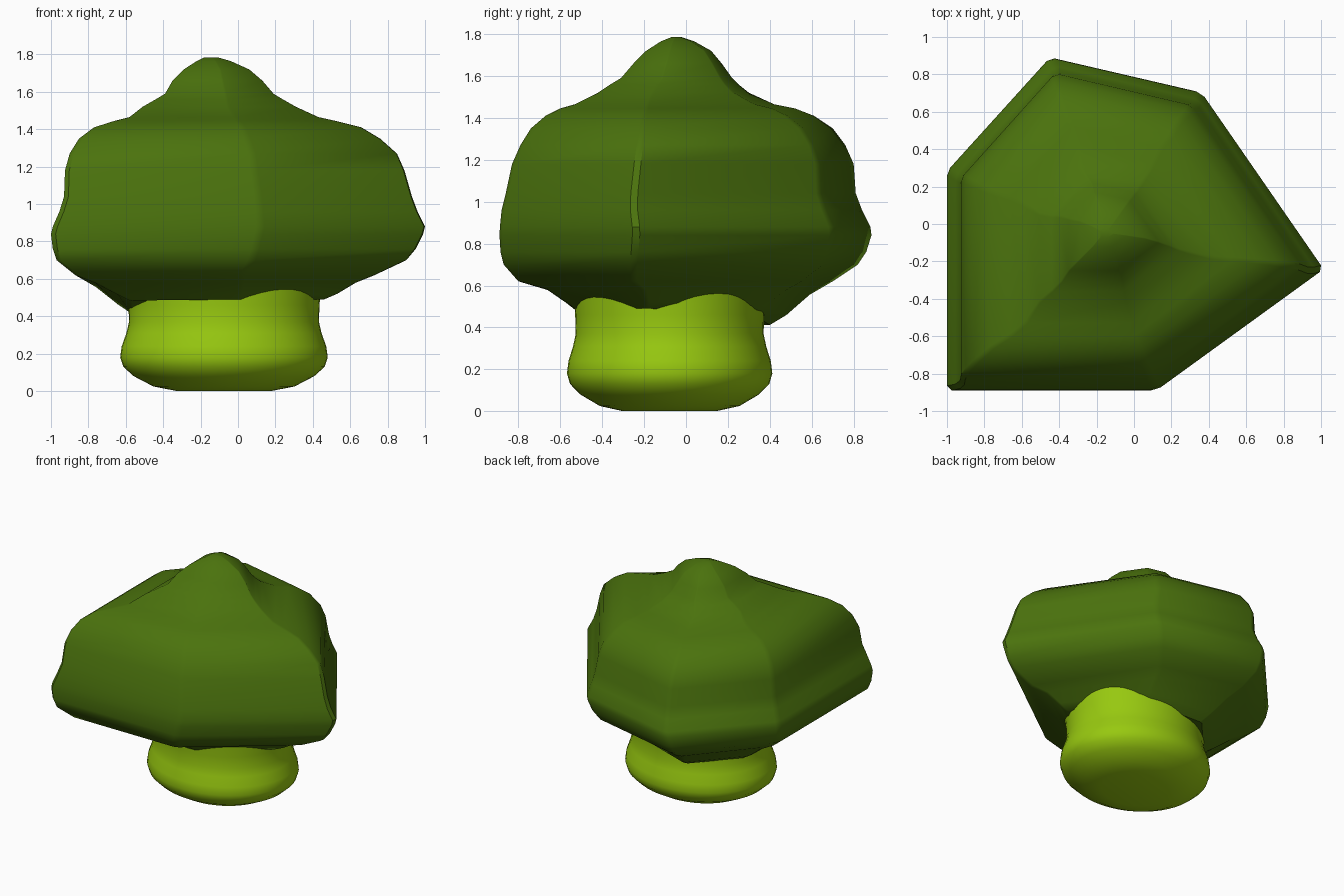
import bpy, bmesh, math

if "Cube" in bpy.data.objects:
    bpy.data.objects.remove(bpy.data.objects["Cube"])


def material(name, rgb):
    m = bpy.data.materials.new(name)
    m.diffuse_color = (*rgb, 1)
    m.use_nodes = True
    m.node_tree.nodes["Principled BSDF"].inputs["Base Color"].default_value = m.diffuse_color
    return m


def loft(name, rings, mat, angle, cap_start=False, cap_end=False):
    """Skin a stack of equal-length point rings."""
    bm = bmesh.new()
    vs = [[bm.verts.new(p) for p in r] for r in rings]
    n = len(vs[0])
    for a, b in zip(vs, vs[1:]):
        for i in range(n):
            j = (i + 1) % n
            bm.faces.new((a[i], a[j], b[j], b[i]))
    if cap_start:
        bm.faces.new(vs[0][::-1])
    if cap_end:
        bm.faces.new(vs[-1])
    bmesh.ops.recalc_face_normals(bm, faces=bm.faces)
    me = bpy.data.meshes.new(name)
    bm.to_mesh(me)
    bm.free()
    me.materials.append(mat)
    ob = bpy.data.objects.new(name, me)
    bpy.context.collection.objects.link(ob)
    bpy.ops.object.select_all(action='DESELECT')
    ob.select_set(True)
    bpy.context.view_layer.objects.active = ob
    bpy.ops.object.shade_smooth_by_angle(angle=math.radians(angle))
    return ob


leaf = material("dark leaf green", (0.07, 0.17, 0.004))
lime = material("lime trunk", (0.31, 0.58, 0.005))

# Trunk: oval turned profile with a bulging foot (radius factor, height)
profile = [(0.45, 0.0), (0.68, 0.025), (0.87, 0.08), (0.97, 0.13), (1.0, 0.18),
           (0.985, 0.24), (0.94, 0.31), (0.915, 0.37), (0.92, 0.46), (0.94, 0.58)]
N = 48
trunk = [[(-0.075 + 0.555 * r * math.cos(2 * math.pi * i / N),
           -0.078 + 0.49 * r * math.sin(2 * math.pi * i / N), z)
          for i in range(N)] for r, z in profile]
loft("trunk", trunk, lime, 40, cap_start=True)

# Canopy: six-cornered plan, small chamfers on its corners
plan = [(-1, -0.885), (0.11, -0.885), (1.0, -0.24), (0.35, 0.70), (-0.45, 0.885), (-1, 0.28)]
outline = []
for i, (x, y) in enumerate(plan):
    for q in (plan[i - 1], plan[(i + 1) % 6]):
        d = math.hypot(q[0] - x, q[1] - y)
        t = 0.025 / d
        outline.append((x + (q[0] - x) * t, y + (q[1] - y) * t))
X0, X1 = min(p[0] for p in outline), max(p[0] for p in outline)
Y0, Y1 = min(p[1] for p in outline), max(p[1] for p in outline)

# Levels: z, x min, x max, y min, y max
levels = [
    (0.53, -0.35, 0.20, -0.30, 0.15),
    (0.49, -0.57, 0.46, -0.53, 0.40),
    (0.52, -0.64, 0.53, -0.57, 0.48),
    (0.58, -0.76, 0.63, -0.66, 0.59),
    (0.62, -0.87, 0.73, -0.80, 0.70),
    (0.70, -0.97, 0.90, -0.87, 0.82),
    (0.76, -0.99, 0.95, -0.885, 0.86),
    (0.84, -1.00, 0.99, -0.89, 0.885),
    (0.88, -0.99, 1.00, -0.888, 0.88),
    (0.96, -0.955, 0.96, -0.88, 0.84),
    (1.04, -0.93, 0.93, -0.86, 0.81),
    (1.18, -0.925, 0.89, -0.83, 0.80),
    (1.27, -0.90, 0.85, -0.79, 0.76),
    (1.35, -0.85, 0.76, -0.74, 0.70),
    (1.41, -0.77, 0.66, -0.67, 0.61),
    (1.445, -0.66, 0.52, -0.60, 0.52),
    (1.465, -0.58, 0.43, -0.53, 0.42),
    (1.52, -0.51, 0.31, -0.42, 0.30),
    (1.56, -0.44, 0.24, -0.36, 0.25),
    (1.59, -0.39, 0.19, -0.31, 0.22),
    (1.66, -0.35, 0.13, -0.25, 0.17),
    (1.72, -0.29, 0.06, -0.19, 0.12),
    (1.765, -0.22, -0.04, -0.12, 0.04),
    (1.785, -0.18, -0.11, -0.07, -0.02),
]
canopy = []
for z, xa, xb, ya, yb in levels:
    ring = []
    for x, y in outline:
        # the underside sags a little toward the back left
        sag = max(0, 0.62 - z) * 0.6 * max(0, min(1, (y - x) / 1.3))
        ring.append((xa + (x - X0) / (X1 - X0) * (xb - xa),
                     ya + (y - Y0) / (Y1 - Y0) * (yb - ya), z - sag))
    canopy.append(ring)
loft("canopy", canopy, leaf, 38, cap_end=True)
